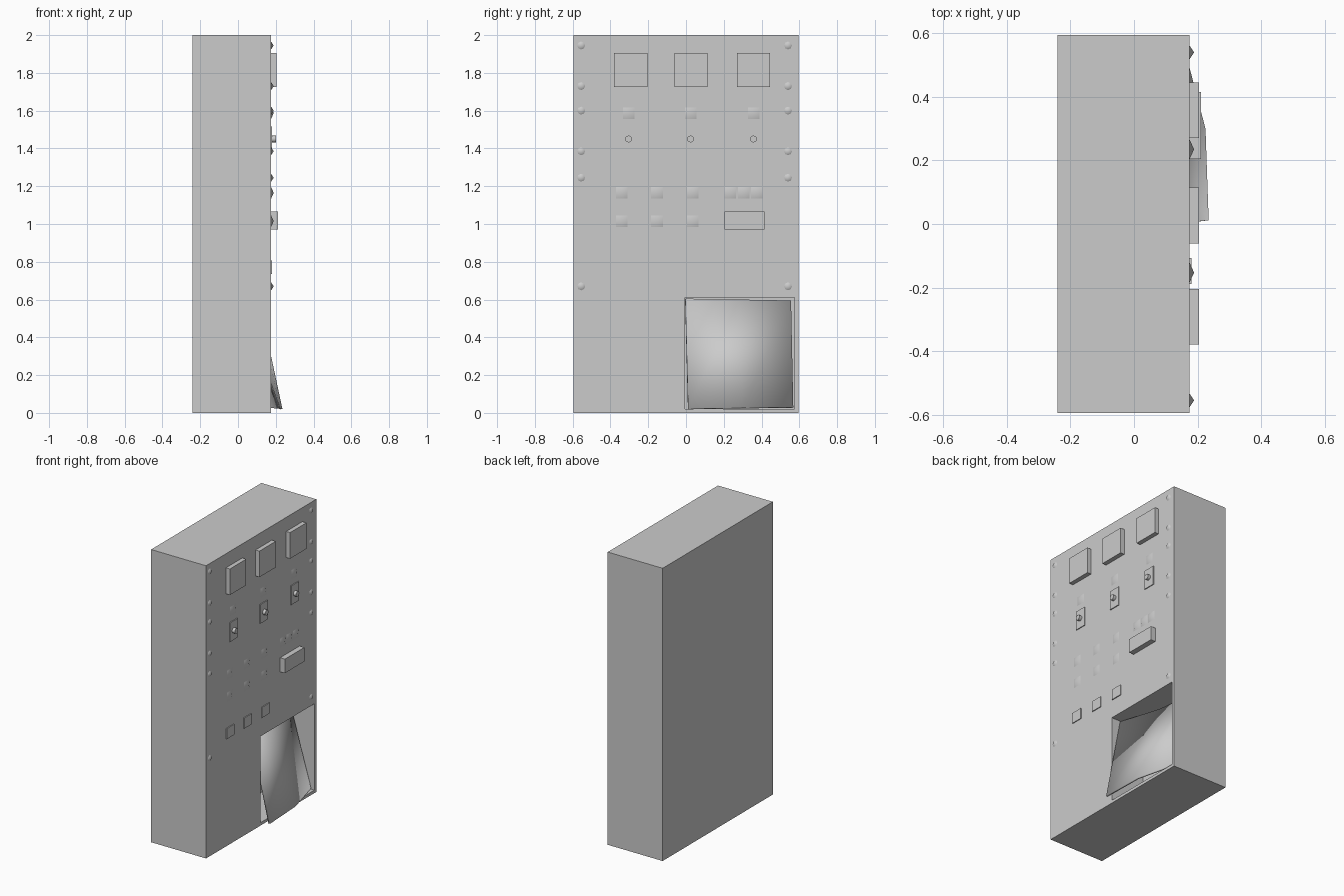
import bpy, math

if "Cube" in bpy.data.objects:
    bpy.data.objects.remove(bpy.data.objects["Cube"])

FACE = 0.175  # x of the control face


def make_mesh(name, verts, faces, smooth=False):
    me = bpy.data.meshes.new(name)
    me.from_pydata(verts, [], faces)
    ob = bpy.data.objects.new(name, me)
    bpy.context.collection.objects.link(ob)
    if smooth:
        for p in me.polygons:
            p.use_smooth = True
    return ob


def box(name, x0, x1, y0, y1, z0, z1):
    bpy.ops.mesh.primitive_cube_add(
        size=1, location=((x0 + x1) / 2, (y0 + y1) / 2, (z0 + z1) / 2))
    ob = bpy.context.object
    ob.name = name
    ob.scale = (x1 - x0, y1 - y0, z1 - z0)
    bpy.ops.object.transform_apply(location=False, rotation=False, scale=True)
    return ob


def plate(name, y, z, w, h, height):
    return box(name, FACE - 0.002, FACE + height, y - w / 2, y + w / 2, z - h / 2, z + h / 2)


def pyramid_button(name, y, z, s=0.062, height=0.014):
    r = s / 2
    verts = [(FACE, y - r, z - r), (FACE, y + r, z - r), (FACE, y + r, z + r),
             (FACE, y - r, z + r), (FACE + height, y, z)]
    return make_mesh(name, verts, [(0, 1, 4), (1, 2, 4), (2, 3, 4), (3, 0, 4)], True)


# cabinet with a lower compartment cut into the control face
cabinet = box("cabinet", -0.24, FACE, -0.595, 0.595, 0, 2)
cutter = box("compartment_cutter", -0.075, FACE + 0.1, -0.005, 0.575, 0.02, 0.61)
cutter.hide_render = True
cutter.hide_set(True)
cut = cabinet.modifiers.new("compartment", "BOOLEAN")
cut.operation = "DIFFERENCE"
cut.solver = "EXACT"
cut.object = cutter

# bent loose door hanging in the compartment opening
door = make_mesh("bent_door", [
    (0.235, 0.012, 0.022), (0.225, 0.30, 0.027), (0.155, 0.568, 0.03),
    (0.11, -0.003, 0.605), (0.03, 0.28, 0.60), (0.0, 0.556, 0.595)],
    [(0, 1, 4, 3), (1, 2, 5, 4)], True)
sol = door.modifiers.new("thickness", "SOLIDIFY")
sol.thickness = 0.012
sol.offset = -1

# gauges, indicator lamps and knob switches in three columns
for i, (yg, yl) in enumerate([(-0.292, -0.303), (0.027, 0.025), (0.358, 0.358)]):
    plate(f"gauge_{i}", yg, 1.815, 0.176, 0.178, 0.03)
    pyramid_button(f"lamp_{i}", yl, 1.587)
    plate(f"switch_plate_{i}", yl, 1.45, 0.082, 0.13, 0.006)
    bpy.ops.mesh.primitive_cylinder_add(
        vertices=16, radius=0.018, depth=0.03,
        location=(FACE + 0.011, yl - 0.001, 1.45), rotation=(0, math.pi / 2, 0))
    bpy.context.object.name = f"switch_knob_{i}"
    bpy.ops.object.shade_smooth_by_angle()

# button rows and flat plates
for i, y in enumerate((-0.34, -0.153, 0.035)):
    pyramid_button(f"upper_button_{i}", y, 1.165)
    pyramid_button(f"lower_button_{i}", y, 1.015)
    plate(f"flat_key_{i}", y + 0.003 * (i + 0.5), 0.77, 0.082, 0.072, 0.006)

# small button trio above the display block
for i, y in enumerate((0.235, 0.306, 0.375)):
    pyramid_button(f"display_button_{i}", y, 1.165)
plate("display_block", 0.31, 1.018, 0.21, 0.096, 0.036)

# bolts along both edges
for y in (-0.555, 0.54):
    for z in (1.945, 1.73, 1.60, 1.385, 1.245, 0.67):
        bpy.ops.mesh.primitive_cone_add(
            vertices=8, radius1=0.021, radius2=0, depth=0.014,
            location=(FACE + 0.007, y, z), rotation=(0, math.pi / 2, 0))
        bpy.context.object.name = "bolt"
        bpy.ops.object.shade_smooth_by_angle(angle=math.radians(60))
